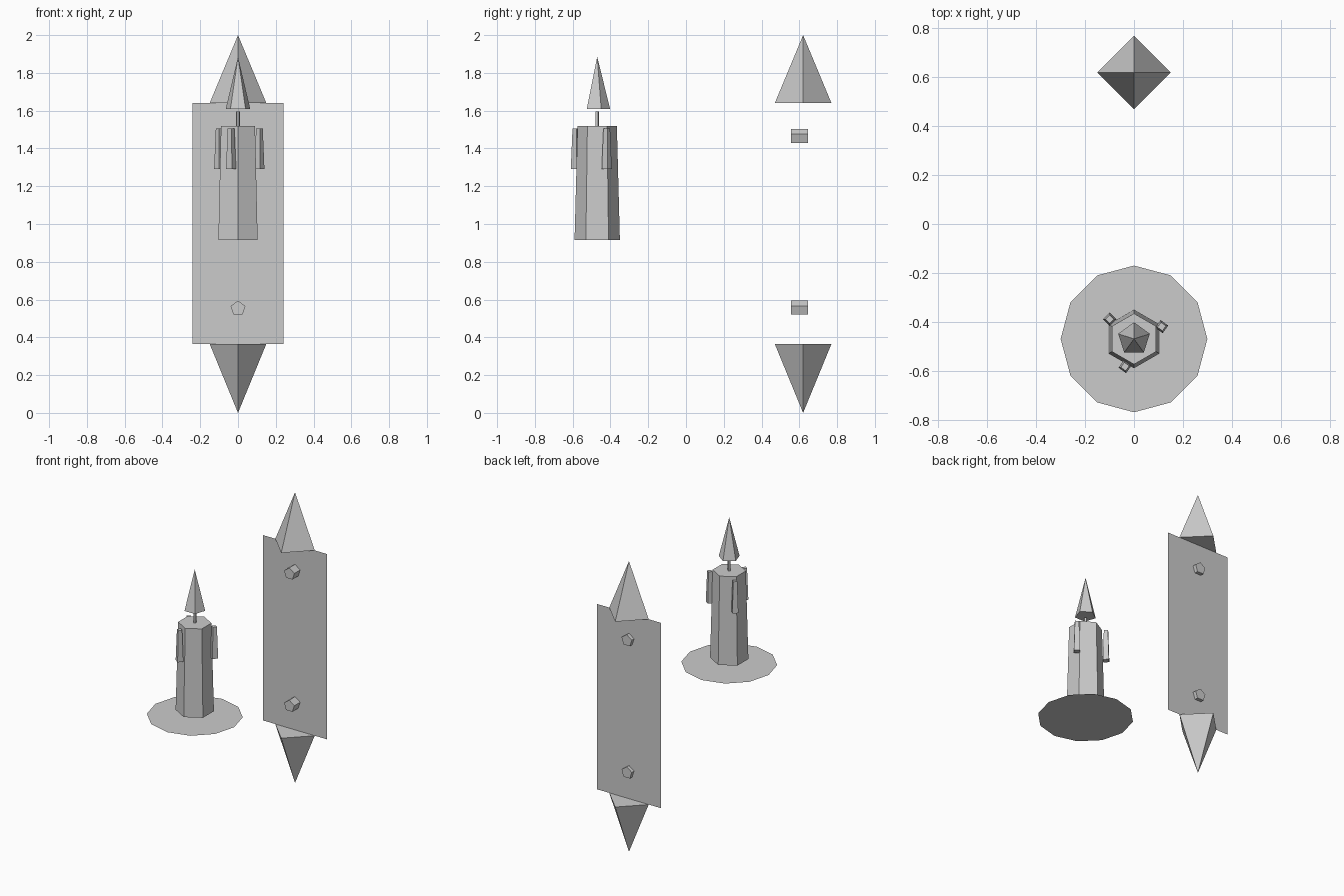
import bpy, math
from mathutils import Matrix

if "Cube" in bpy.data.objects:
    bpy.data.objects.remove(bpy.data.objects["Cube"])

grey = bpy.data.materials.new("plain grey")
grey.diffuse_color = (0.6, 0.6, 0.6, 1)
grey.use_nodes = True
grey.node_tree.nodes["Principled BSDF"].inputs["Base Color"].default_value = grey.diffuse_color

CANDLE_Y = -0.47   # axis of the candle
WALL_Y = 0.62      # plane of the wall plate


def finish(name):
    ob = bpy.context.object
    ob.name = name
    ob.data.materials.append(grey)
    return ob


def prism(name, sides, r_low, r_high, z_low, z_high, x=0, y=0, turn=90):
    """Upright tapered prism or pyramid; first corner points to angle `turn`."""
    bpy.ops.mesh.primitive_cone_add(vertices=sides, radius1=r_low, radius2=r_high,
                                    depth=z_high - z_low)
    ob = finish(name)
    # the primitive's first corner points along +y
    ob.data.transform(Matrix.Rotation(math.radians(turn - 90), 4, 'Z'))
    ob.location = (x, y, (z_low + z_high) / 2)
    return ob


# Candle body, wick and flame
prism("candle", 6, 0.12, 0.104, 0.915, 1.52, y=CANDLE_Y)
prism("wick", 5, 0.01, 0.01, 1.515, 1.595, y=CANDLE_Y)
prism("flame", 5, 0.068, 0, 1.61, 1.885, y=CANDLE_Y)

# Wax drips around the rim
for angle, radius, turn in ((24, 0.124, 9), (141, 0.128, 0), (252, 0.119, 9)):
    a = math.radians(angle)
    prism("wax_drip", 4, 0.027, 0.018, 1.29, 1.505,
          radius * math.cos(a), CANDLE_Y + radius * math.sin(a), turn)

# Flat drip tray
bpy.ops.mesh.primitive_circle_add(vertices=12, radius=0.3, fill_type='NGON',
                                  location=(0, CANDLE_Y, 0.88))
finish("drip_tray")

# Flat wall plate
bpy.ops.mesh.primitive_plane_add(size=1)
plate = finish("wall_plate")
plate.data.transform(Matrix.Rotation(math.pi / 2, 4, 'X') @ Matrix.Diagonal((0.484, 1.275, 1, 1)))
plate.location = (0, WALL_Y, 1.0025)

# Spikes above and below the plate
prism("top_spike", 4, 0.15, 0, 1.64, 2.0, y=WALL_Y)
prism("bottom_spike", 4, 0, 0.15, 0, 0.365, y=WALL_Y)

# Five-sided screws through the plate, one corner up
for z in (0.553, 1.463):
    screw = prism("screw", 5, 0.041, 0.041, 0, 0.088)
    screw.data.transform(Matrix.Rotation(math.pi / 2, 4, 'X'))
    screw.location = (0, 0.601, z)
